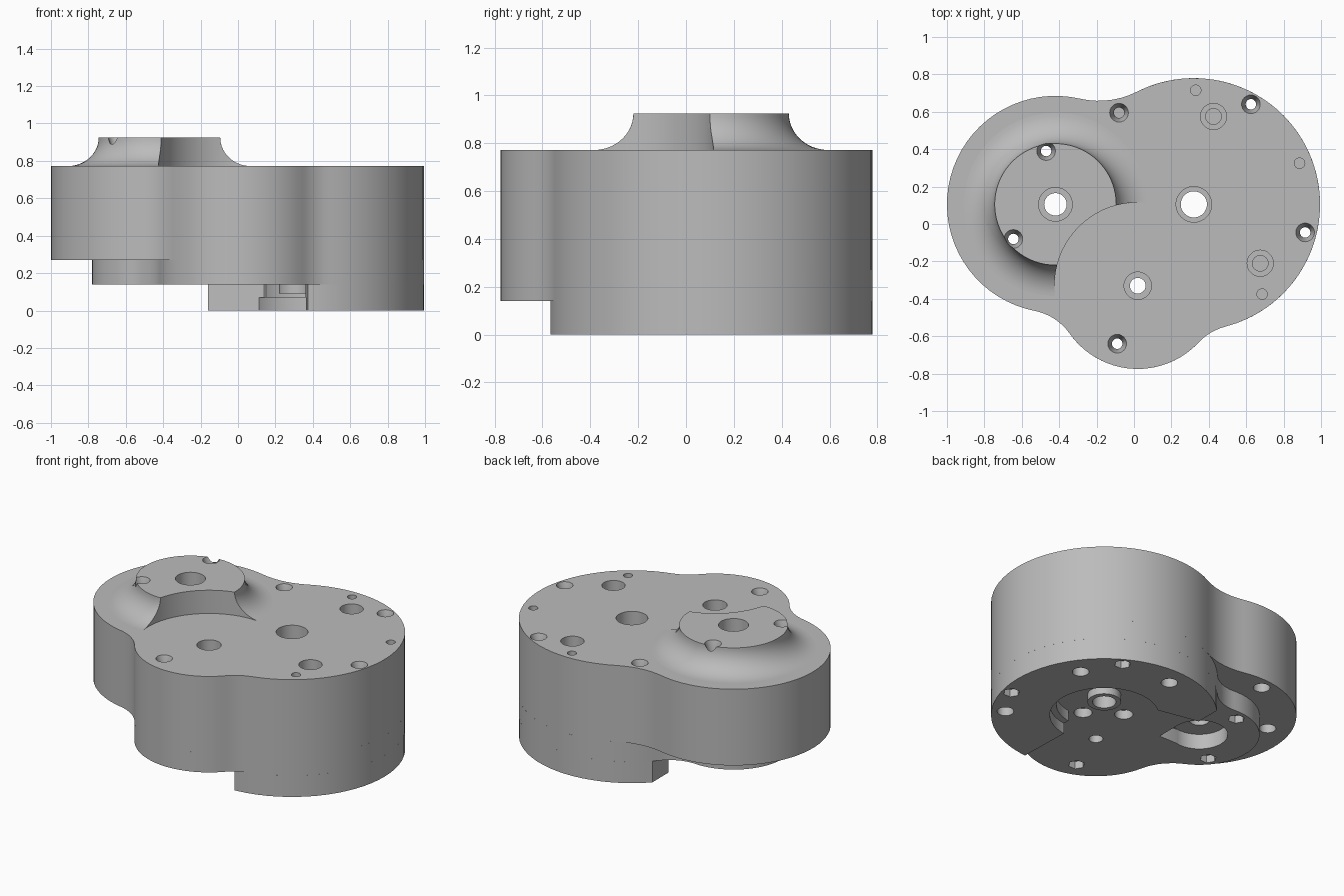
import bpy, bmesh
from math import sin, cos, pi, tau, atan2, hypot, sqrt

cube = bpy.data.objects.get("Cube")
if cube:
    bpy.data.objects.remove(cube, do_unlink=True)

grey = bpy.data.materials.new("plain_grey")
grey.use_nodes = True
grey.diffuse_color = (0.5, 0.5, 0.5, 1)
grey.node_tree.nodes["Principled BSDF"].inputs["Base Color"].default_value = (0.5, 0.5, 0.5, 1)

LEFT, RIGHT, FRONT = (-0.42, 0.105), (0.32, 0.105), (0.02, -0.33)


def finish(bm, name):
    bmesh.ops.recalc_face_normals(bm, faces=bm.faces)
    mesh = bpy.data.meshes.new(name)
    bm.to_mesh(mesh)
    bm.free()
    obj = bpy.data.objects.new(name, mesh)
    bpy.context.collection.objects.link(obj)
    mesh.materials.append(grey)
    return obj


def lathe(bm, centre, profile, sides=40, turn=0.0):
    """Closed solid of revolution from (radius, height) pairs."""
    rings = []
    for r, z in profile:
        rings.append([bm.verts.new((centre[0] + r * cos(turn + tau * i / sides),
                                    centre[1] + r * sin(turn + tau * i / sides), z))
                      for i in range(sides)])
    for a, b in zip(rings, rings[1:]):
        for i in range(sides):
            j = (i + 1) % sides
            bm.faces.new((a[i], a[j], b[j], b[i]))
    bm.faces.new(rings[0])
    bm.faces.new(rings[-1])


def prism(bm, points, z0, z1):
    low = [bm.verts.new((x, y, z0)) for x, y in points]
    high = [bm.verts.new((x, y, z1)) for x, y in points]
    bm.faces.new(low)
    bm.faces.new(high)
    for i in range(len(points)):
        j = (i + 1) % len(points)
        bm.faces.new((low[i], low[j], high[j], high[i]))


def arc(centre, r, a0, a1):
    n = max(4, int(abs(a1 - a0) / 0.09))
    return [(centre[0] + r * cos(a0 + (a1 - a0) * i / n),
             centre[1] + r * sin(a0 + (a1 - a0) * i / n)) for i in range(n + 1)]


def blended_outline(lobes, blends):
    """Counter-clockwise lobes joined by tangent concave arcs."""
    joins = []
    for i, ((ax, ay), ar) in enumerate(lobes):
        (bx, by), br = lobes[(i + 1) % len(lobes)]
        f = blends[i]
        d = hypot(bx - ax, by - ay)
        ux, uy = (bx - ax) / d, (by - ay) / d
        along = ((ar + f) ** 2 - (br + f) ** 2 + d * d) / (2 * d)
        out = sqrt((ar + f) ** 2 - along ** 2)
        cx, cy = ax + ux * along + uy * out, ay + uy * along - ux * out
        joins.append(((cx, cy), f, atan2(cy - ay, cx - ax), atan2(cy - by, cx - bx)))
    points = []
    for i, (centre, r) in enumerate(lobes):
        start, end = joins[i - 1][3], joins[i][2]
        while end < start:
            end += tau
        points += arc(centre, r, start, end)
        c, f, a, b = joins[i]
        a, b = a + pi, b + pi
        while b > a:
            b -= tau
        points += arc(c, f, a, b)[1:-1]
    return points


def cut(obj, cutters):
    for cutter in cutters:
        mod = obj.modifiers.new("cut", "BOOLEAN")
        mod.operation = "DIFFERENCE"
        mod.solver = "EXACT"
        mod.object = cutter
    bpy.context.view_layer.update()
    result = bpy.data.meshes.new_from_object(
        obj.evaluated_get(bpy.context.evaluated_depsgraph_get()))
    obj.modifiers.clear()
    obj.data = result


# Housing layers
bm = bmesh.new()
prism(bm, blended_outline([(LEFT, 0.58), (FRONT, 0.445), (RIGHT, 0.675)],
                          [0.3, 0.3, 0.45]), 0.27, 0.772)
main_body = finish(bm, "main_body")

bm = bmesh.new()
prism(bm, blended_outline([(LEFT, 0.36), (FRONT, 0.445), (RIGHT, 0.675)],
                          [0.3, 0.3, 0.25]), 0.14, 0.27)
lower_plate = finish(bm, "lower_plate")

bm = bmesh.new()
prism(bm, arc(RIGHT, 0.675, 0, tau)[:-1], 0, 0.14)
foot = finish(bm, "foot")

# Flared boss on the top
bm = bmesh.new()
lathe(bm, LEFT, [(0.49 - 0.165 * cos(pi / 2 * i / 14), 0.925 - 0.153 * sin(pi / 2 * i / 14))
                 for i in range(15)], 72)
boss = finish(bm, "flared_boss")

# Ring around the large bore, inside the underside pocket
bm = bmesh.new()
lathe(bm, RIGHT, [(0.1, 0.09), (0.1, 0.16)])
bore_ring = finish(bm, "bore_ring")

# Bores, screw holes and pin holes
holes = bmesh.new()
for centre, narrow, wide, depth in ((LEFT, 0.06, 0.09, 0.62), (RIGHT, 0.07, 0.095, 0.55),
                                    (FRONT, 0.042, 0.073, 0.55)):
    lathe(holes, centre, [(narrow, -0.1), (narrow, depth), (wide, depth), (wide, 1.1)])

nuts = bmesh.new()
for x, y, top, under in ((0.625, 0.64, 0.772, 0), (0.915, -0.045, 0.772, 0),
                         (-0.09, -0.64, 0.772, 0.14), (-0.47, 0.39, 0.925, 0.14),
                         (-0.645, -0.08, 0.925, 0.14), (-0.08, 0.595, 0.772, None)):
    bottom = 0.4 if under is None else -0.1
    lathe(holes, (x, y), [(0.028, bottom), (0.028, top - 0.07), (0.05, top), (0.05, top + 0.2)], 24)
    if under is not None:
        lathe(nuts, (x, y), [(0.05, under - 0.05), (0.05, under + 0.05)], 6)

for x, y in ((0.425, 0.575), (0.675, -0.21)):
    lathe(holes, (x, y), [(0.042, 0.6), (0.042, 0.66), (0.07, 0.66), (0.07, 0.9)], 32)
for x, y in ((0.33, 0.715), (0.885, 0.325), (0.685, -0.375)):
    lathe(holes, (x, y), [(0.028, 0.65), (0.028, 0.9)], 20)

# Blind holes in the underside
for x, y, top in ((0.27, 0.65, 0.1), (0.76, 0.41, 0.1), (0.8, -0.24, 0.1),
                  (-0.49, 0.6, 0.36), (-0.83, 0.25, 0.36)):
    lathe(holes, (x, y), [(0.05, -0.05), (0.05, top)], 24)
hole_cutter = finish(holes, "hole_cutter")
nut_cutter = finish(nuts, "nut_cutter")

# Underside pockets
bm = bmesh.new()
lathe(bm, LEFT, [(0.17, 0.05), (0.17, 0.24)])
for x, y in ((0.28, -0.14), (0.08, 0.0)):
    lathe(bm, (x, y), [(0.055, 0.05), (0.055, 0.2)], 24)
pocket_cutter = finish(bm, "pocket_cutter")
bm = bmesh.new()
prism(bm, [(-0.42, 0.1), (-0.42, -0.06), (-0.25, -0.06), (-0.25, 0.1)], 0.04, 0.235)
corner_cutter = finish(bm, "corner_cutter")

# Stepped gear pocket and open bay in the foot
bm = bmesh.new()
lathe(bm, RIGHT, [(0.325, -0.1), (0.325, 0.07), (0.285, 0.07), (0.285, 0.3)], 64)
gear_cutter = finish(bm, "gear_cutter")
bm = bmesh.new()
prism(bm, [(0.385, -1), (0.36, -0.1), (0.14, 0.35), (-0.16, 0.41), (-0.16, 1),
           (-1, 1), (-1, -1)], -0.1, 0.3)
bay_cutter = finish(bm, "bay_cutter")

# Round clearance through the boss
bm = bmesh.new()
lathe(bm, FRONT, [(0.445, 0.6), (0.445, 1.2)], 72)
clearance_cutter = finish(bm, "clearance_cutter")

cut(main_body, [hole_cutter])
cut(lower_plate, [hole_cutter, nut_cutter, pocket_cutter, corner_cutter])
cut(foot, [bay_cutter, gear_cutter, hole_cutter, nut_cutter])
cut(boss, [clearance_cutter, hole_cutter])
cut(bore_ring, [hole_cutter])

for cutter in (hole_cutter, nut_cutter, pocket_cutter, corner_cutter,
               gear_cutter, bay_cutter, clearance_cutter):
    bpy.data.objects.remove(cutter, do_unlink=True)

# Smooth shading with sharp edges kept
bpy.ops.object.select_all(action="DESELECT")
for part in (main_body, lower_plate, foot, boss, bore_ring):
    part.select_set(True)
bpy.context.view_layer.objects.active = main_body
bpy.ops.object.shade_smooth_by_angle(angle=0.5)
